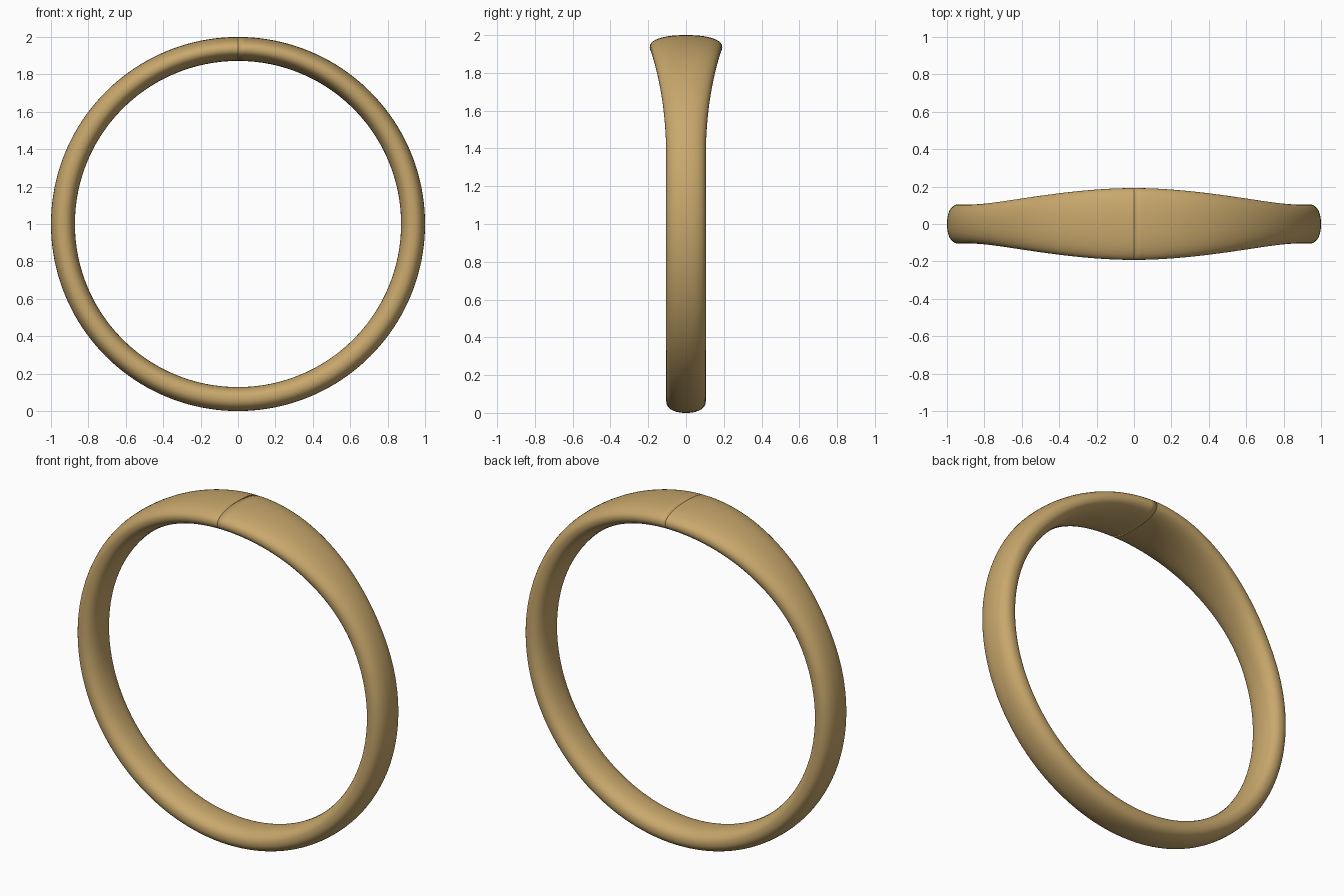
import bpy, bmesh, math

if "Cube" in bpy.data.objects:
    bpy.data.objects.remove(bpy.data.objects["Cube"])

SEGS, SIDES = 160, 40       # steps round the band, points per cross-section
R_MID, HALF_T = 0.936, 0.064  # centre-line radius, half thickness
W_MIN, W_MAX = 0.105, 0.192   # half width of the shank and of the top
SPREAD = math.radians(67)     # angle over which the top narrows


def half_width(t):
    d = min(t, 2 * math.pi - t) / SPREAD
    d = min(d, 1.0)
    return W_MAX + (W_MIN - W_MAX) * d * d * (3 - 2 * d)


def rounded(v, power):
    return math.copysign(abs(v) ** power, v)


# Cross-sections swept from the top, round the loop and back to the top
bm = bmesh.new()
rings = []
for i in range(SEGS + 1):
    t = 2 * math.pi * i / SEGS
    w = half_width(t)
    ring = []
    for j in range(SIDES):
        a = 2 * math.pi * j / SIDES
        r = R_MID + HALF_T * rounded(math.cos(a), 0.88)
        y = w * rounded(math.sin(a), 0.88)
        ring.append(bm.verts.new((r * math.sin(t), y, 1 + r * math.cos(t))))
    rings.append(ring)

for a, b in zip(rings, rings[1:]):
    for j in range(SIDES):
        k = (j + 1) % SIDES
        bm.faces.new((a[j], a[k], b[k], b[j]))

# Closed start of the band, which shows as the seam at the top
bm.faces.new(rings[0][::-1])
bmesh.ops.recalc_face_normals(bm, faces=bm.faces)
for f in bm.faces:
    f.smooth = True

mesh = bpy.data.meshes.new("ring_band")
bm.to_mesh(mesh)
bm.free()
band = bpy.data.objects.new("ring_band", mesh)
bpy.context.collection.objects.link(band)

# Gold
gold = bpy.data.materials.new("gold")
gold.diffuse_color = (0.58, 0.39, 0.15, 1)
gold.use_nodes = True
gold.node_tree.nodes["Principled BSDF"].inputs["Base Color"].default_value = gold.diffuse_color
mesh.materials.append(gold)
